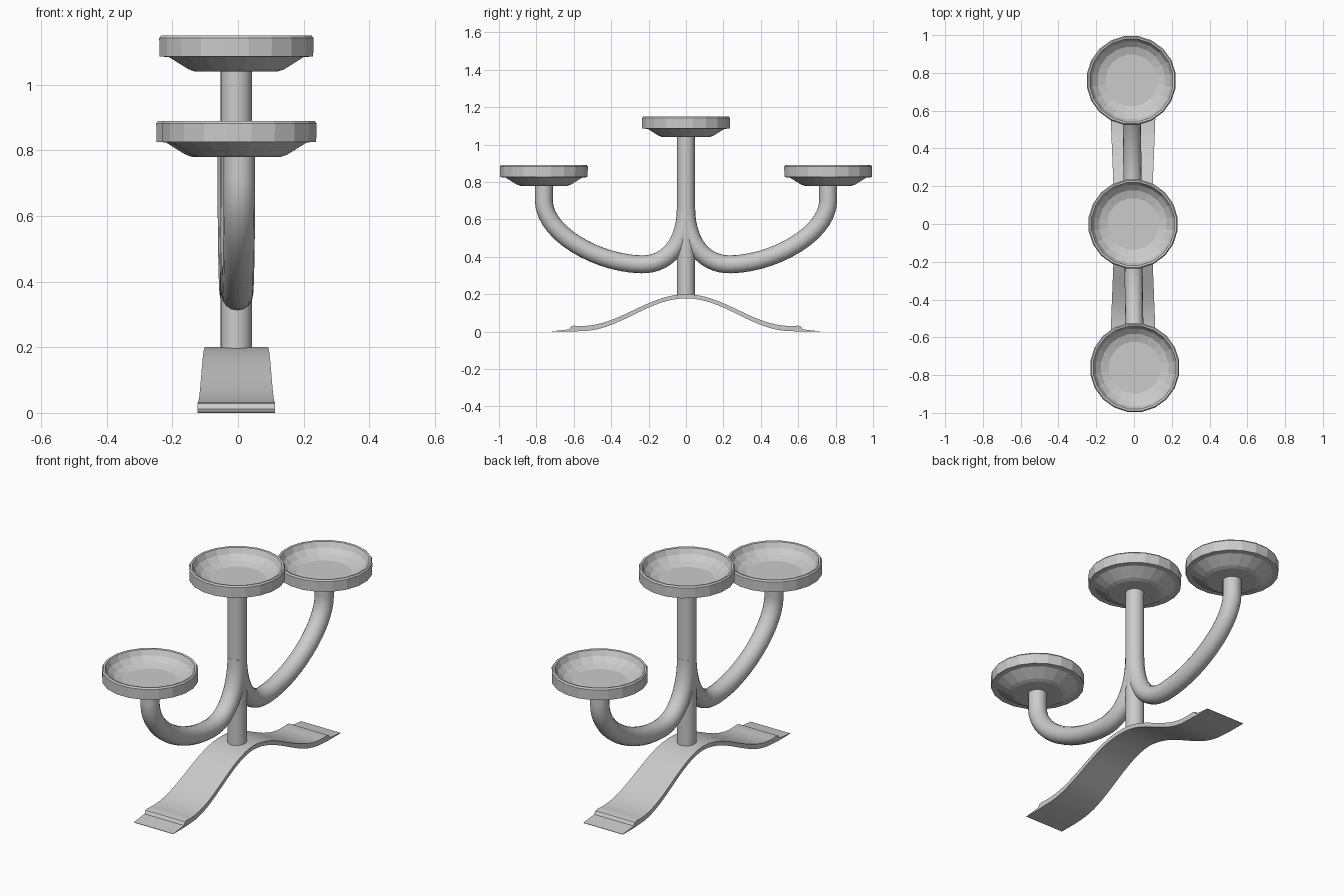
import bpy, bmesh, math

if "Cube" in bpy.data.objects:
    bpy.data.objects.remove(bpy.data.objects["Cube"])

CX = -0.005          # stem axis
CUP_Y = 0.76         # distance of the side cups
SIDES = 20


def lean_x(y):
    # the arms are turned very slightly about the stem
    return CX - 0.012 * y


def mesh_object(name, verts, faces):
    me = bpy.data.meshes.new(name)
    me.from_pydata(verts, [], faces)
    bm = bmesh.new()
    bm.from_mesh(me)
    bmesh.ops.recalc_face_normals(bm, faces=bm.faces)
    bm.to_mesh(me)
    bm.free()
    ob = bpy.data.objects.new(name, me)
    bpy.context.collection.objects.link(ob)
    return ob


def smooth(ob, angle=35):
    bpy.ops.object.select_all(action='DESELECT')
    ob.select_set(True)
    bpy.context.view_layer.objects.active = ob
    bpy.ops.object.shade_smooth_by_angle(angle=math.radians(angle))


# Shallow candle cup: lathed (radius, height) profile, outside then inside
CUP = [(0.128, 0.0), (0.148, 0.007), (0.208, 0.044), (0.237, 0.046),
       (0.238, 0.102), (0.232, 0.110), (0.222, 0.108), (0.208, 0.080),
       (0.180, 0.056), (0.138, 0.042)]


def cup(name, y, z):
    verts, faces = [], []
    for r, h in CUP:
        for i in range(SIDES):
            a = math.tau * (i + 0.5) / SIDES
            verts.append((lean_x(y) + r * math.cos(a), y + r * math.sin(a), z + h))
    for k in range(len(CUP) - 1):
        for i in range(SIDES):
            j = (i + 1) % SIDES
            faces.append((k * SIDES + i, k * SIDES + j,
                          (k + 1) * SIDES + j, (k + 1) * SIDES + i))
    faces.append(tuple(range(SIDES)))
    faces.append(tuple(range(len(verts) - SIDES, len(verts))))
    return mesh_object(name, verts, faces)


cup("centre_cup", 0, 1.04)
cup("front_cup", -CUP_Y, 0.78)
cup("back_cup", CUP_Y, 0.78)

# Central stem
bpy.ops.mesh.primitive_cylinder_add(vertices=24, radius=0.048, depth=0.87,
                                    location=(CX, 0, 0.62))
stem = bpy.context.object
stem.name = "stem"
smooth(stem)

# Curved arms: (y, z) anchor with left and right handles
ARM = [((0.001, 0.66), (0.0, 0.72), (0.002, 0.47)),
       ((0.24, 0.36), (0.10, 0.355), (0.48, 0.365)),
       ((0.76, 0.70), (0.76, 0.53), (0.76, 0.73)),
       ((0.76, 0.80), (0.76, 0.77), (0.76, 0.82))]


def arm(name, side):
    cu = bpy.data.curves.new(name, 'CURVE')
    cu.dimensions = '3D'
    cu.bevel_depth = 0.048
    cu.bevel_resolution = 6
    cu.use_fill_caps = True
    cu.resolution_u = 14
    sp = cu.splines.new('BEZIER')
    sp.bezier_points.add(len(ARM) - 1)
    for bp, pts in zip(sp.bezier_points, ARM):
        bp.handle_left_type = bp.handle_right_type = 'FREE'
        co, hl, hr = [(lean_x(side * y), side * y, z) for y, z in pts]
        bp.co, bp.handle_left, bp.handle_right = co, hl, hr
    ob = bpy.data.objects.new(name, cu)
    bpy.context.collection.objects.link(ob)
    bpy.ops.object.select_all(action='DESELECT')
    ob.select_set(True)
    bpy.context.view_layer.objects.active = ob
    bpy.ops.object.convert(target='MESH')
    smooth(bpy.context.object)


arm("front_arm", -1)
arm("back_arm", 1)

# Arched base strap: half profile (y, top z, bottom z, half width)
half = []
for i in range(17):
    t = i / 16
    y = 0.56 * t
    s = 0.5 + 0.5 * math.cos(math.pi * t)
    half.append((y, 0.03 + 0.17 * s, 0.003 + 0.175 * s, 0.096 + 0.022 * t))
half += [(0.60, 0.032, 0.001, 0.118), (0.615, 0.028, 0.0, 0.118),
         (0.625, 0.012, 0.0, 0.118), (0.66, 0.008, 0.0, 0.118),
         (0.717, 0.002, 0.0, 0.118)]
strip = [(-y, t, b, w) for y, t, b, w in reversed(half[1:])] + half
verts, faces = [], []
for y, t, b, w in strip:
    verts += [(CX - w, y, t), (CX + w, y, t), (CX + w, y, b), (CX - w, y, b)]
for k in range(len(strip) - 1):
    for i in range(4):
        j = (i + 1) % 4
        faces.append((4 * k + i, 4 * k + j, 4 * k + 4 + j, 4 * k + 4 + i))
n = len(verts)
faces += [(0, 1, 2, 3), (n - 4, n - 3, n - 2, n - 1)]
smooth(mesh_object("base_strap", verts, faces), 30)
